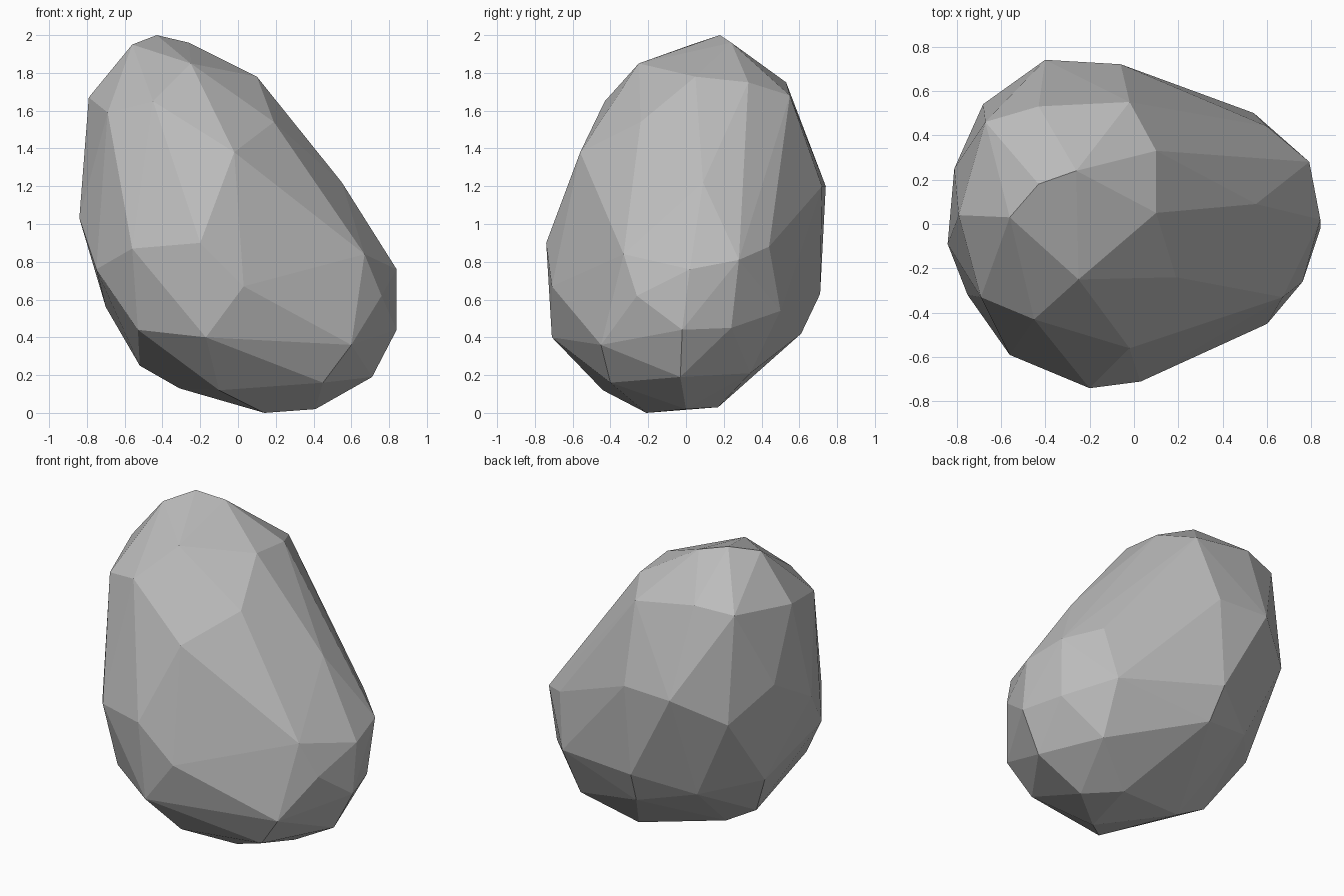
import bpy
import bmesh
from mathutils import Vector

# Remove the default object only
default_object = bpy.data.objects.get("Cube")
if default_object:
    bpy.data.objects.remove(default_object, do_unlink=True)


def make_material(name, colour):
    material = bpy.data.materials.new(name)
    material.use_nodes = True
    material.diffuse_color = colour
    shader = next(n for n in material.node_tree.nodes if n.type == "BSDF_PRINCIPLED")
    shader.inputs["Base Color"].default_value = colour
    shader.inputs["Roughness"].default_value = 0.9
    return material


def make_hull(name, corner_groups, material, unit):
    """Wrap a tight faceted skin around the chiselled corners."""
    mesh = bpy.data.meshes.new(name)
    bm = bmesh.new()
    for group in corner_groups:
        for corner in group:
            bm.verts.new(Vector(corner) * unit)
    hull = bmesh.ops.convex_hull(bm, input=list(bm.verts))
    spare = {v for v in hull["geom_interior"] + hull["geom_unused"]
             if isinstance(v, bmesh.types.BMVert)}
    bmesh.ops.delete(bm, geom=list(spare), context="VERTS")
    bmesh.ops.recalc_face_normals(bm, faces=list(bm.faces))
    for face in bm.faces:
        face.smooth = False
    bm.to_mesh(mesh)
    bm.free()
    mesh.materials.append(material)
    rock = bpy.data.objects.new(name, mesh)
    bpy.context.collection.objects.link(rock)
    return rock


# Corners of the boulder in hundredths, tier by tier
crown = [(-43, 18, 200), (-26, 24, 196), (-56, 3, 195), (-25, -25, 185),
         (10, 5, 178), (10, 33, 175), (-43, 53, 175)]
shoulder = [(-67, 46, 172), (-2, 55, 168), (-79, 4, 167), (-45, -43, 165),
            (-69, -33, 159), (19, -24, 154), (-2, -56, 138)]
waist = [(-6, 72, 120), (-40, 74, 120), (-81, 25, 123), (55, 9, 122),
         (-68, 54, 104), (-84, -9, 103), (-20, -74, 90), (-56, -59, 87),
         (60, 44, 88), (67, -33, 84), (79, 28, 81), (84, 2, 76)]
belly = [(-75, -32, 76), (3, -71, 67), (76, -26, 62), (-10, 71, 63),
         (-70, 19, 56), (54, 50, 54), (-43, 50, 51), (76, 24, 45),
         (84, -2, 44), (-53, -48, 44), (-7, 61, 42), (-17, -71, 40)]
foot = [(60, -45, 36), (-52, 2, 25), (52, 34, 21), (71, -3, 19),
        (45, -40, 16), (-10, -44, 12), (-31, 3, 13), (22, 17, 3),
        (41, 0, 2), (14, -21, 0)]

stone_grey = make_material("stone_grey", (0.5, 0.5, 0.5, 1.0))
make_hull("boulder", [crown, shoulder, waist, belly, foot], stone_grey, 0.01)
